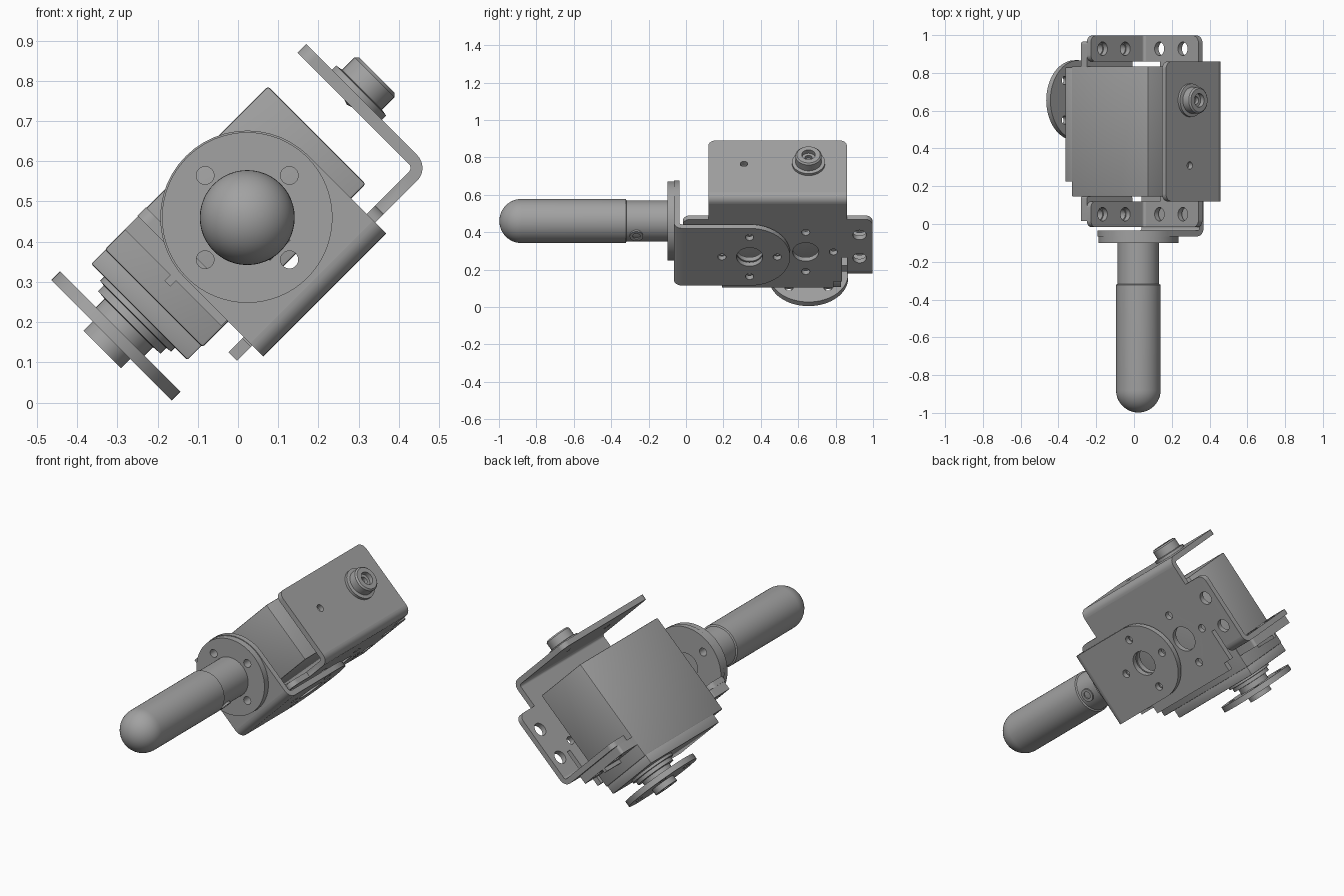
import bpy, bmesh
from math import pi, cos, sin, radians
from mathutils import Matrix, Vector

cube = bpy.data.objects.get("Cube")
if cube:
    bpy.data.objects.remove(cube, do_unlink=True)

metal = bpy.data.materials.new("grey_metal")
metal.use_nodes = True
GREY = (0.36, 0.36, 0.36, 1)
metal.diffuse_color = GREY
metal.node_tree.nodes["Principled BSDF"].inputs["Base Color"].default_value = GREY

# The assembly is designed square (u, y, v), then tilted about the y axis
TILT = Matrix.Rotation(radians(-45), 4, 'Y')
X, Y, Z = Vector((1, 0, 0)), Vector((0, 1, 0)), Vector((0, 0, 1))
FRAMES = {"v": (X, Y, Z), "u": (Y, Z, X), "front": (X, Z, -Y)}


def frame(key):
    return Matrix(FRAMES[key]).transposed().to_4x4()


def finish(name, mesh, matrix):
    mesh.transform(TILT @ matrix)
    mesh.materials.clear()
    mesh.materials.append(metal)
    mesh.shade_smooth()
    mesh.set_sharp_from_angle(angle=radians(30))
    ob = bpy.data.objects.new(name, mesh)
    bpy.context.collection.objects.link(ob)
    return ob


def circle(x, y, r, n=32):
    return [(x + r * cos(2 * pi * i / n), y + r * sin(2 * pi * i / n)) for i in range(n)]


def rounded(corners):
    """Polygon from (x, y, radius) corners, each right angle filleted."""
    out = []
    for i, (x, y, r) in enumerate(corners):
        p = Vector((x, y))
        if not r:
            out.append((x, y))
            continue
        a = (Vector(corners[i - 1][:2]) - p).normalized()
        b = (Vector(corners[(i + 1) % len(corners)][:2]) - p).normalized()
        c = p + (a + b) * r
        for k in range(13):
            t = k * pi / 24
            out.append(tuple(c - b * r * cos(t) - a * r * sin(t)))
    return out


def plate(name, key, outline, h0, h1, holes=()):
    """Flat sheet with holes, between heights h0 and h1 on the frame axis."""
    cu = bpy.data.curves.new(name, 'CURVE')
    cu.dimensions, cu.fill_mode, cu.extrude = '2D', 'BOTH', (h1 - h0) / 2
    for loop in [outline] + [circle(*h) for h in holes]:
        s = cu.splines.new('POLY')
        s.points.add(len(loop) - 1)
        for pt, (x, y) in zip(s.points, loop):
            pt.co = (x, y, 0, 1)
        s.use_cyclic_u = True
    tmp = bpy.data.objects.new(name + "_outline", cu)
    bpy.context.collection.objects.link(tmp)
    bpy.context.view_layer.update()
    mesh = bpy.data.meshes.new_from_object(
        tmp.evaluated_get(bpy.context.evaluated_depsgraph_get()))
    bpy.data.objects.remove(tmp, do_unlink=True)
    bm = bmesh.new()
    bm.from_mesh(mesh)
    bmesh.ops.remove_doubles(bm, verts=bm.verts, dist=1e-5)
    bmesh.ops.recalc_face_normals(bm, faces=bm.faces)
    bm.to_mesh(mesh)
    bm.free()
    return finish(name, mesh, frame(key) @ Matrix.Translation((0, 0, (h0 + h1) / 2)))


def lathe(name, key, origin, profile):
    """Turned part from (radius, height) points."""
    bm = bmesh.new()
    vs = [bm.verts.new((r, 0, h)) for r, h in profile]
    es = [bm.edges.new(e) for e in zip(vs, vs[1:])]
    bmesh.ops.spin(bm, geom=vs + es, cent=(0, 0, 0), axis=(0, 0, 1), angle=2 * pi, steps=48)
    bmesh.ops.remove_doubles(bm, verts=bm.verts, dist=1e-5)
    bmesh.ops.recalc_face_normals(bm, faces=bm.faces)
    mesh = bpy.data.meshes.new(name)
    bm.to_mesh(mesh)
    bm.free()
    return finish(name, mesh, Matrix.Translation(origin) @ frame(key))


def box(name, u, y, v, bevel=0.0):
    bm = bmesh.new()
    bmesh.ops.create_cube(bm, size=1)
    for w in bm.verts:
        w.co = [(a + b) / 2 + c * (b - a) for c, (a, b) in zip(w.co, (u, y, v))]
    if bevel:
        bmesh.ops.bevel(bm, geom=bm.edges[:], offset=bevel, segments=2, affect='EDGES', profile=0.5)
    mesh = bpy.data.meshes.new(name)
    bm.to_mesh(mesh)
    bm.free()
    return finish(name, mesh, Matrix())


def bend(name, key, cx, cy, start, h0, h1, outer=0.045, inner=0.015):
    """Quarter-turn sheet bend."""
    arc = [radians(start + 90 * k / 8) for k in range(9)]
    pts = [(cx + outer * cos(a), cy + outer * sin(a)) for a in arc]
    pts += [(cx + inner * cos(a), cy + inner * sin(a)) for a in reversed(arc)]
    plate(name, key, pts, h0, h1)


def horn_holes(x, y, centre=0.07, turn=0):
    ring = [(x + 0.148 * cos(turn + k * pi / 2), y + 0.148 * sin(turn + k * pi / 2), 0.022)
            for k in range(4)]
    return ring + ([(x, y, centre)] if centre else [])


UC, VC = 0.3415, 0.309          # handle axis
SHAFT_Y, SHAFT_V = 0.655, 0.332  # servo shaft axis
MID = 0.49                      # servo middle along y

# Handle with domed end, flange and set screw
dome = [(0.118 * cos(k * pi / 24), 0.88 + 0.118 * sin(k * pi / 24)) for k in range(13)]
lathe("handle", "front", (UC, 0, VC),
      [(0, 0.07), (0.11, 0.07), (0.11, 0.318), (0.118, 0.322)] + dome[:-1] + [(0, 0.998)])
plate("handle_flange", "front", circle(UC, VC, 0.212, 64), 0.065, 0.1,
      horn_holes(UC, VC, 0))
lathe("handle_set_screw", "v", (UC, -0.265, VC),
      [(0, -0.095), (0.02, -0.095), (0.02, -0.116), (0.036, -0.116), (0.036, -0.08)])

# Front L bracket: rounded front plate, bend, rounded side plate
U0, U1, RAD = 0.125, 0.558, 0.216
plate("front_bracket_face", "front",
      rounded([(U0, 0.082, 0), (U1, 0.082, 0), (U1, VC + RAD, RAD), (U0, VC + RAD, RAD)]),
      0.035, 0.065, horn_holes(UC, VC))
bend("front_bracket_bend", "u", -0.02, 0.082, 180, U0, U1)
plate("front_bracket_side", "v",
      rounded([(U0, -0.02, 0), (U1, -0.02, 0), (U1, 0.557, RAD), (U0, 0.557, RAD)]),
      0.037, 0.067, horn_holes(UC, 0.34))

# Servo bracket base with stepped ends, symmetric about the middle
half = [(0.072, 0.298, 0), (0.12, 0.298, 0), (0.12, 0.345, 0), (0.3, 0.345, 0),
        (0.3, 0.37, 0), (0.197, 0.37, 0), (0.197, 0.507, 0), (0.588, 0.507, 0.04),
        (0.588, 0.37, 0), (0.705, 0.37, 0)]
base = [(u, MID + d, r) for u, d, r in half] + [(u, MID - d, r) for u, d, r in reversed(half)]
base_holes = horn_holes(UC, 0.64) + [h for h in horn_holes(UC, 0.34) if h[1] < 0.48]
base_holes += [(u, MID + s * 0.438, 0.036) for u in (0.295, 0.47) for s in (-1, 1)]
plate("servo_bracket_base", "v", rounded(base), 0.075, 0.105, base_holes)

# Servo bracket rear arm
bend("servo_bracket_arm_bend", "front", 0.705, 0.12, 270, -MID - 0.37, -MID + 0.37)
plate("servo_bracket_arm", "u",
      rounded([(MID - 0.37, 0.12, 0), (MID + 0.37, 0.12, 0),
               (MID + 0.37, 0.51, 0.04), (MID - 0.37, 0.51, 0.04)]),
      0.72, 0.75, [(0.31, SHAFT_V, 0.02)])
lathe("pivot_boss", "u", (0, SHAFT_Y, SHAFT_V),
      [(0, 0.715), (0.088, 0.745), (0.088, 0.765), (0.07, 0.768), (0.07, 0.812), (0.062, 0.82),
       (0.036, 0.82), (0.036, 0.795), (0.02, 0.795), (0.02, 0.775), (0, 0.775)])

# Mounting flaps and servo ears at both ends
for side, s in (("front", -1), ("back", 1)):
    y0, y1 = sorted((MID + s * 0.37, MID + s * 0.507))
    holes = [(MID + s * 0.438, v, 0.036) for v in (0.247, 0.417)]
    bend(side + "_flap_bend", "front", 0.197, 0.12, 180, -y1, -y0)
    plate(side + "_flap", "u",
          rounded([(y0, 0.12, 0), (y1, 0.12, 0), (y1, 0.505, 0.035), (y0, 0.505, 0.035)]),
          0.152, 0.182, holes)
    e0, e1 = sorted((MID + s * 0.34, MID + s * 0.475))
    plate(side + "_servo_ear", "u",
          rounded([(e0, 0.164, 0), (e1, 0.164, 0.015), (e1, 0.503, 0.015), (e0, 0.503, 0)]),
          0.105, 0.152, [(y, v, 0.03) for y, v, r in holes])
    box(side + "_ear_rib", (0.085, 0.107), (e0, e1), (0.323, 0.343))

# Servo body, gear cover and shaft collars
box("servo_body", (0.035, 0.609), (0.145, 0.835), (0.16, 0.503), 0.006)
box("servo_gear_cover", (-0.014, 0.04), (0.225, 0.83), (0.164, 0.502), 0.004)
lathe("servo_shaft", "u", (0, SHAFT_Y, SHAFT_V),
      [(0, -0.01), (0.125, -0.01), (0.125, -0.028), (0.11, -0.03), (0.11, -0.05),
       (0.085, -0.052), (0.085, -0.09), (0, -0.09)])

# Servo horn disc with its screw
plate("servo_horn", "u", circle(SHAFT_Y, SHAFT_V, 0.212, 64), -0.113, -0.082,
      horn_holes(SHAFT_Y, SHAFT_V, 0, pi / 4))
lathe("servo_horn_screw", "u", (0, SHAFT_Y, SHAFT_V),
      [(0, -0.1), (0.066, -0.1), (0.066, -0.145), (0.03, -0.145), (0.03, -0.125), (0, -0.125)])
